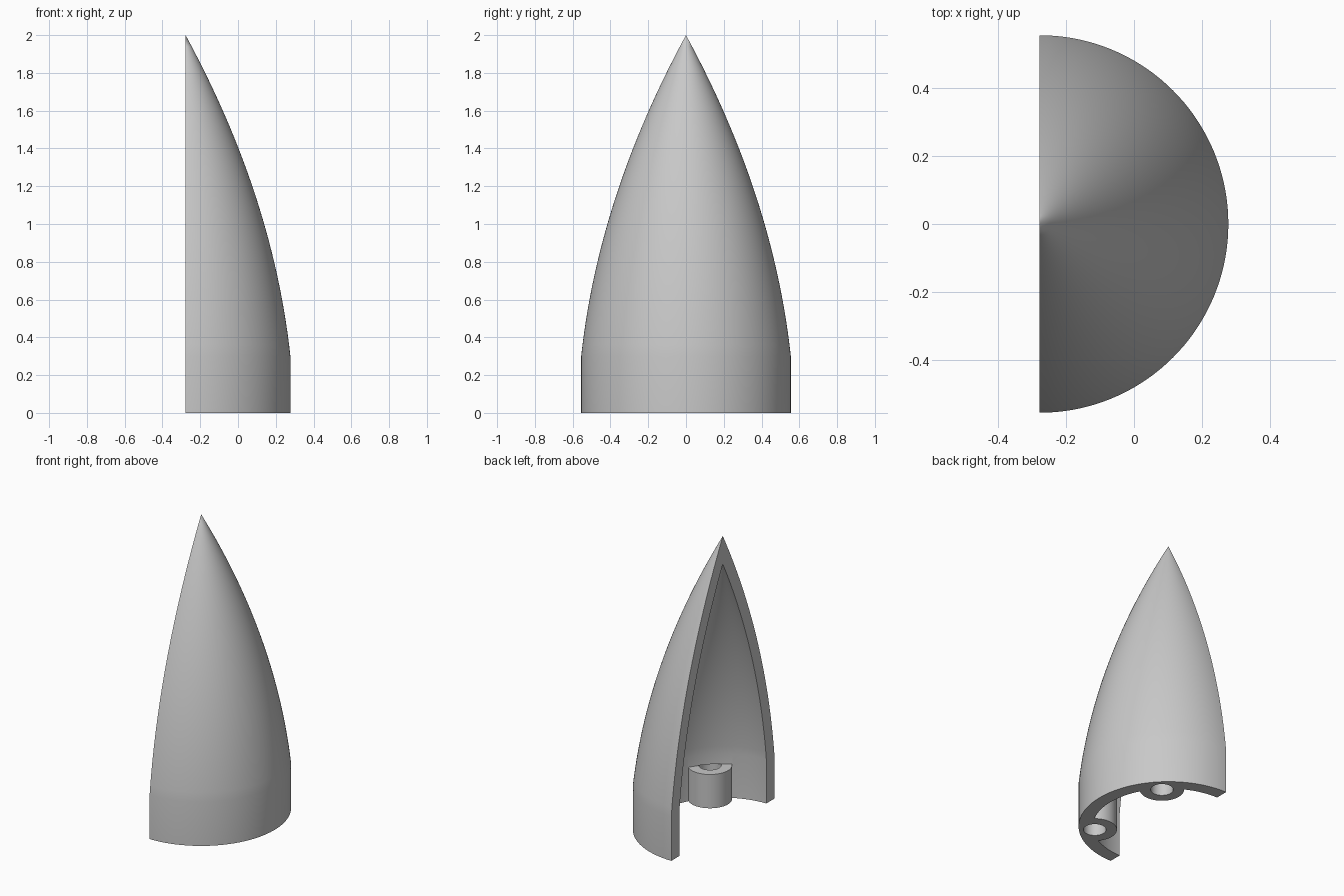
import bpy
import bmesh
from math import sin, cos, pi

cube = bpy.data.objects.get("Cube")
if cube:
    bpy.data.objects.remove(cube, do_unlink=True)

RADIUS, INNER_RADIUS = 0.555, 0.468
SHOULDER, TIP, INNER_TIP = 0.3, 2.0, 1.81
CENTRE_X = -RADIUS / 2
BOSS_OFFSET, BOSS_RADIUS, HOLE_RADIUS, BOSS_HEIGHT = 0.457, 0.137, 0.07, 0.23

grey = bpy.data.materials.new("light grey")
grey.use_nodes = True
colour = (0.58, 0.58, 0.58, 1)
grey.diffuse_color = colour
grey.node_tree.nodes["Principled BSDF"].inputs["Base Color"].default_value = colour


def nose_curve(radius, tip, steps=28, k=0.8):
    """Parabolic nose from its pointed tip down to a straight skirt."""
    points = []
    for i in range(steps + 1):
        u = i / steps
        points.append((radius * (2 * u - k * u * u) / (2 - k), tip - u * (tip - SHOULDER)))
    return points + [(radius, 0)]


def make_half_shell(name, segments=72):
    profile = nose_curve(INNER_RADIUS, INNER_TIP) + nose_curve(RADIUS, TIP)[::-1]
    bm = bmesh.new()
    rings = []
    for i in range(segments + 1):
        a = pi * i / segments
        rings.append([bm.verts.new((CENTRE_X + r * sin(a), -r * cos(a), z)) for r, z in profile])
    for first, second in zip(rings, rings[1:]):
        for j in range(len(profile) - 1):
            bm.faces.new((first[j], second[j], second[j + 1], first[j + 1]))
    bmesh.ops.remove_doubles(bm, verts=bm.verts, dist=1e-5)
    # flat split face
    rim = [e for e in bm.edges if e.is_boundary]
    bmesh.ops.holes_fill(bm, edges=rim, sides=0)
    bmesh.ops.recalc_face_normals(bm, faces=bm.faces)
    mesh = bpy.data.meshes.new(name)
    bm.to_mesh(mesh)
    bm.free()
    obj = bpy.data.objects.new(name, mesh)
    bpy.context.collection.objects.link(obj)
    mesh.materials.append(grey)
    return obj


def make_cylinder(name, x, y, radius, bottom, top, sides=48):
    bpy.ops.mesh.primitive_cylinder_add(vertices=sides, radius=radius, depth=top - bottom,
                                        location=(x, y, (bottom + top) / 2))
    obj = bpy.context.object
    obj.name = name
    obj.data.materials.append(grey)
    return obj


def combine(target, tool, operation):
    mod = target.modifiers.new(operation.lower(), "BOOLEAN")
    mod.operation, mod.object, mod.solver = operation, tool, "EXACT"
    bpy.ops.object.select_all(action="DESELECT")
    bpy.context.view_layer.objects.active = target
    target.select_set(True)
    bpy.ops.object.modifier_apply(modifier=mod.name)
    bpy.data.objects.remove(tool, do_unlink=True)


shell = make_half_shell("half_nose_shell")

# Screw bosses, trimmed inside the wall, then bored from below
for side in (-1, 1):
    x = CENTRE_X + BOSS_OFFSET * cos(pi / 4)
    y = side * BOSS_OFFSET * sin(pi / 4)
    boss = make_cylinder("screw_boss", x, y, BOSS_RADIUS, 0, BOSS_HEIGHT)
    trim = make_cylinder("boss_trim", CENTRE_X, 0, RADIUS - 0.02, -0.1, 0.5, 96)
    combine(boss, trim, "INTERSECT")
    combine(shell, boss, "UNION")
    bore = make_cylinder("screw_bore", x, y, HOLE_RADIUS, -0.1, BOSS_HEIGHT + 0.001)
    combine(shell, bore, "DIFFERENCE")

bpy.ops.object.select_all(action="DESELECT")
shell.select_set(True)
bpy.context.view_layer.objects.active = shell
bpy.ops.object.shade_smooth_by_angle(angle=pi / 6)
